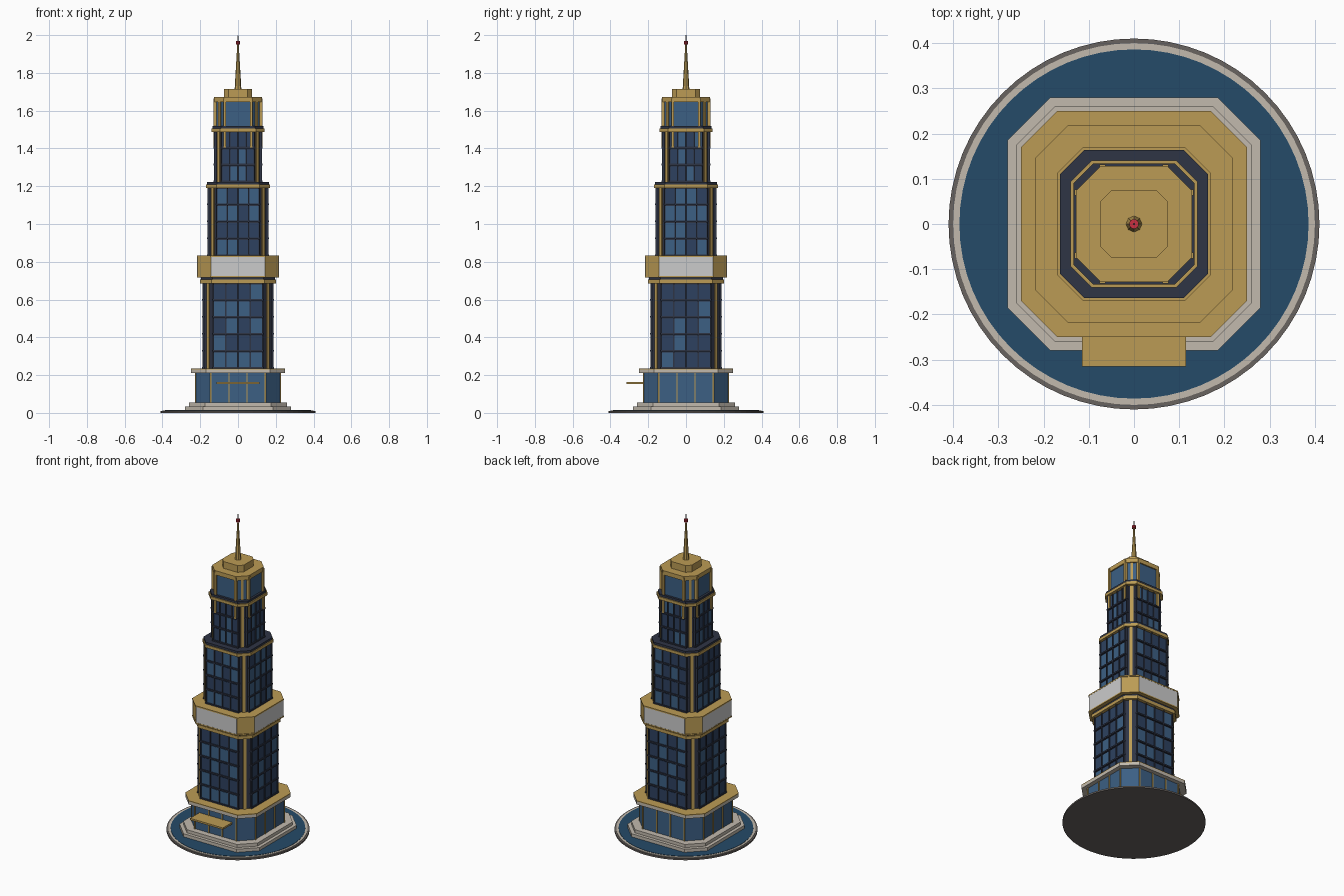
import bpy, bmesh, random
from math import pi
from mathutils import Matrix, Vector

if "Cube" in bpy.data.objects:
    bpy.data.objects.remove(bpy.data.objects["Cube"])

random.seed(4)


def material(name, r, g, b):
    m = bpy.data.materials.new(name)
    m.diffuse_color = (r, g, b, 1)
    m.use_nodes = True
    m.node_tree.nodes["Principled BSDF"].inputs["Base Color"].default_value = m.diffuse_color
    return m


GOLD = material("gold", 0.50, 0.33, 0.09)
NAVY = material("navy_frame", 0.028, 0.035, 0.06)
LIGHT = material("light_glass", 0.045, 0.115, 0.23)
DARK = material("dark_glass", 0.026, 0.053, 0.115)
WATER = material("water", 0.018, 0.07, 0.14)
STONE = material("stone", 0.54, 0.49, 0.42)
KERB = material("kerb", 0.14, 0.125, 0.115)
WHITE = material("white_panel", 0.78, 0.78, 0.78)
RED = material("beacon_red", 0.6, 0.03, 0.05)


def finish(name, bm, mat):
    bmesh.ops.recalc_face_normals(bm, faces=bm.faces)
    me = bpy.data.meshes.new(name)
    bm.to_mesh(me)
    bm.free()
    me.materials.append(mat)
    ob = bpy.data.objects.new(name, me)
    bpy.context.collection.objects.link(ob)
    return ob


def octagon(name, half, cut, z0, z1, mat):
    """Square prism with chamfered corners."""
    bm = bmesh.new()
    i = half - cut
    pts = [(i, -half), (half, -i), (half, i), (i, half),
           (-i, half), (-half, i), (-half, -i), (-i, -half)]
    base = bm.faces.new([bm.verts.new((x, y, z0)) for x, y in pts])
    top = bmesh.ops.extrude_face_region(bm, geom=[base])["geom"]
    bmesh.ops.translate(bm, vec=(0, 0, z1 - z0),
                        verts=[v for v in top if isinstance(v, bmesh.types.BMVert)])
    return finish(name, bm, mat)


def cone(name, r0, r1, z0, z1, mat, seg=64):
    bm = bmesh.new()
    bmesh.ops.create_cone(bm, cap_ends=True, segments=seg, radius1=r0, radius2=r1,
                          depth=z1 - z0, matrix=Matrix.Translation((0, 0, (z0 + z1) / 2)))
    return finish(name, bm, mat)


def boxes(name, items, mat):
    """items: (side angle, centre, size), all as seen on the front side."""
    bm = bmesh.new()
    for angle, c, s in items:
        m = (Matrix.Rotation(angle, 4, 'Z') @ Matrix.Translation(Vector(c))
             @ Matrix.Diagonal((*s, 1)))
        bmesh.ops.create_cube(bm, size=1, matrix=m)
    return finish(name, bm, mat)


SIDES = [k * pi / 2 for k in range(4)]
CORNERS = [a + pi / 4 for a in SIDES]


def corner_strips(name, half, cut, z0, z1, width=0.018, depth=0.014):
    d = (2 * half - cut) / 2 ** 0.5
    boxes(name, [(a, (0, -d, (z0 + z1) / 2), (width, depth, z1 - z0)) for a in CORNERS], GOLD)


def shaft(name, half, cut, z0, rows, span):
    """Dark core with window grid, mullions, floor bands and gold corner strips."""
    pitch, cols = 0.09, 4
    z1 = z0 + rows * pitch
    w = 2 * span / cols
    octagon(name + "_core", half, cut, z0 - 0.01, z1 + 0.01, NAVY)
    panes = {True: [], False: []}
    bars = []
    for a in SIDES:
        for r in range(rows):
            for c in range(cols):
                panes[random.random() < 0.4].append(
                    (a, (-span + (c + 0.5) * w, -half, z0 + (r + 0.5) * pitch),
                     (w - 0.008, 0.008, pitch - 0.014)))
            bars.append((a, (0, -half - 0.003, z0 + r * pitch + 0.003),
                         (2 * span + 0.01, 0.016, 0.009)))
        for c in range(cols + 1):
            bars.append((a, (-span + c * w, -half - 0.002, (z0 + z1) / 2),
                         (0.006, 0.014, z1 - z0)))
    boxes(name + "_light_windows", panes[True], LIGHT)
    boxes(name + "_dark_windows", panes[False], DARK)
    boxes(name + "_frames", bars, NAVY)
    corner_strips(name + "_corner_strips", half, cut, z0, z1)


# Round pool base
cone("base_kerb", 0.41, 0.41, 0, 0.010, KERB)
cone("base_rim", 0.40, 0.40, 0.005, 0.013, STONE)
cone("pool_water", 0.386, 0.386, 0.008, 0.015, WATER)

# Stepped plinth and glazed lobby
octagon("lower_step", 0.28, 0.095, 0.01, 0.035, STONE)
octagon("upper_step", 0.26, 0.085, 0.035, 0.055, STONE)
octagon("lobby_glass", 0.222, 0.075, 0.055, 0.215, LIGHT)
boxes("lobby_mullions", [(a, (x, -0.223, 0.135), (0.007, 0.008, 0.16))
                         for a in SIDES for x in (-0.144, -0.048, 0.048, 0.144)], GOLD)
octagon("lobby_cornice", 0.25, 0.08, 0.212, 0.231, STONE)
octagon("lobby_roof", 0.25, 0.08, 0.231, 0.236, GOLD)
boxes("entrance_canopy", [(0, (0, -0.265, 0.159), (0.23, 0.10, 0.011))], GOLD)

# Lower shaft and cornice
shaft("lower_shaft", 0.18, 0.048, 0.236, 5, 0.13)
octagon("lower_cornice", 0.20, 0.06, 0.686, 0.706, GOLD)
octagon("lower_parapet", 0.195, 0.06, 0.706, 0.722, NAVY)

# Wide belt with white panels on the four sides
octagon("belt_body", 0.214, 0.071, 0.72, 0.828, GOLD)
octagon("belt_lower_rim", 0.218, 0.072, 0.718, 0.726, GOLD)
octagon("belt_upper_rim", 0.218, 0.072, 0.824, 0.832, GOLD)
boxes("belt_panels", [(a, (0, -0.214, 0.775), (0.286, 0.006, 0.098)) for a in SIDES], WHITE)

# Middle shaft
shaft("middle_shaft", 0.152, 0.042, 0.832, 4, 0.112)
octagon("middle_cornice", 0.169, 0.056, 1.19, 1.208, GOLD)
octagon("middle_parapet", 0.164, 0.054, 1.208, 1.222, NAVY)

# Upper shaft
shaft("upper_shaft", 0.118, 0.036, 1.222, 3, 0.085)
octagon("upper_cornice", 0.140, 0.046, 1.488, 1.506, GOLD)
octagon("upper_parapet", 0.134, 0.044, 1.506, 1.52, NAVY)

# Crown with tall gold fins
octagon("crown_glass", 0.12, 0.05, 1.515, 1.65, LIGHT)
corner_strips("crown_corner_strips", 0.12, 0.05, 1.515, 1.65, 0.014)
boxes("crown_fins", [(a, (x, -0.122, 1.535), (0.013, 0.018, 0.26))
                     for a in SIDES for x in (-0.07, 0.07)], GOLD)
octagon("crown_cap", 0.128, 0.054, 1.645, 1.672, GOLD)
octagon("roof_drum", 0.075, 0.026, 1.672, 1.715, GOLD)

# Spire, beacon and needle
cone("spire", 0.018, 0.004, 1.71, 1.95, GOLD, 8)
cone("beacon", 0.011, 0.011, 1.95, 1.968, RED, 10)
cone("needle", 0.0025, 0.0015, 1.965, 2.0, KERB, 6)
